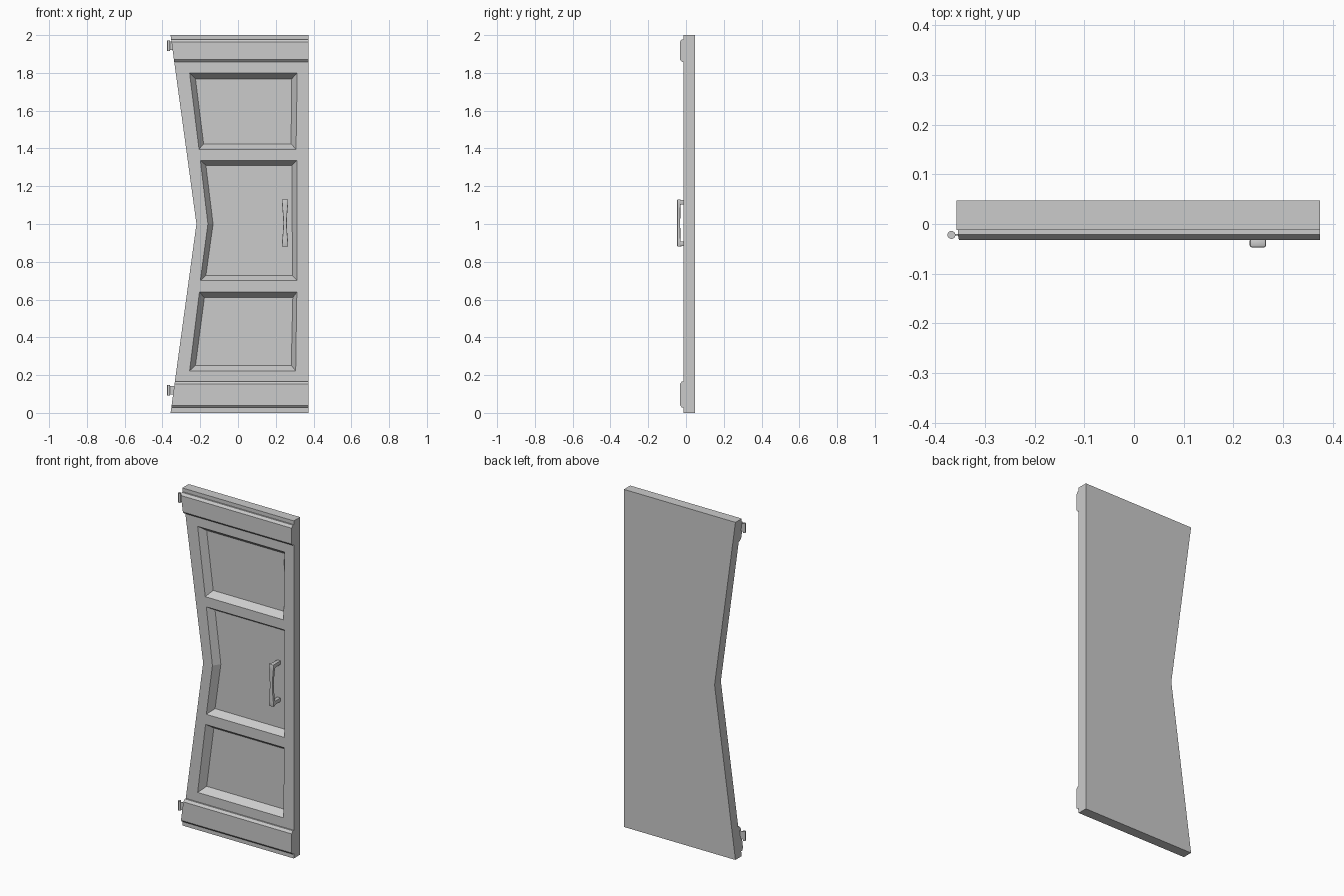
import bpy, bmesh
from mathutils import Vector

if "Cube" in bpy.data.objects:
    bpy.data.objects.remove(bpy.data.objects["Cube"])

FRONT, BACK, FLOOR = -0.012, 0.047, 0.028


def loft(name, rings):
    """Closed solid through rings of points that share one vertex count."""
    bm = bmesh.new()
    rows = [[bm.verts.new(p) for p in ring] for ring in rings]
    n = len(rows[0])
    for a, b in zip(rows, rows[1:]):
        for i in range(n):
            j = (i + 1) % n
            bm.faces.new((a[i], a[j], b[j], b[i]))
    bm.faces.new(rows[0][::-1])
    bm.faces.new(rows[-1])
    bmesh.ops.recalc_face_normals(bm, faces=bm.faces[:])
    me = bpy.data.meshes.new(name)
    bm.to_mesh(me)
    bm.free()
    ob = bpy.data.objects.new(name, me)
    bpy.context.collection.objects.link(ob)
    return ob


def at_y(points, y):
    return [(x, y, z) for x, z in points]


def apply_modifiers(ob):
    dg = bpy.context.evaluated_depsgraph_get()
    me = bpy.data.meshes.new_from_object(ob.evaluated_get(dg))
    ob.modifiers.clear()
    ob.data = me


def edge_x(z):
    """Left edge of the door, notched in at mid height."""
    return -0.22 - 0.137 * abs(z - 1)


# Door slab with the notched left edge
outline = [(-0.357, 0), (0.374, 0), (0.374, 2), (-0.357, 2), (-0.22, 1)]
door = loft("door_slab", [at_y(outline, FRONT), at_y(outline, BACK)])

# Sloped recesses of the three panels (outer outline, floor outline)
panels = [
    ([(-0.257, 1.80), (0.314, 1.80), (0.308, 1.395), (-0.207, 1.395)],
     [(-0.225, 1.768), (0.284, 1.768), (0.281, 1.424), (-0.182, 1.424)]),
    ([(-0.20, 1.338), (0.314, 1.338), (0.314, 0.70), (-0.20, 0.70), (-0.16, 1.0)],
     [(-0.17, 1.311), (0.286, 1.311), (0.288, 0.727), (-0.17, 0.727), (-0.132, 1.0)]),
    ([(-0.205, 0.64), (0.312, 0.64), (0.306, 0.222), (-0.257, 0.222)],
     [(-0.178, 0.61), (0.29, 0.61), (0.282, 0.252), (-0.225, 0.252)]),
]
cutters = []
for outer, inner in panels:
    cut = loft("panel_cutter", [at_y(outer, FRONT - 0.001), at_y(inner, FLOOR)])
    cut.hide_render = True
    mod = door.modifiers.new("recess", "BOOLEAN")
    mod.operation, mod.solver, mod.object = "DIFFERENCE", "EXACT", cut
    cutters.append(cut)
apply_modifiers(door)
for cut in cutters:
    bpy.data.objects.remove(cut)

# Chamfered cross rails at top and bottom
for name, z0, z1 in (("top_rail", 1.858, 1.978), ("bottom_rail", 0.028, 0.167)):
    prof = [(FRONT + 0.005, z0), (-0.021, z0), (-0.032, z0 + 0.012),
            (-0.032, z1 - 0.014), (-0.021, z1), (FRONT + 0.005, z1)]
    loft(name, [[(edge_x(z), y, z) for y, z in prof],
                [(0.374, y, z) for y, z in prof]])

# Hinges: a pin with a thin leaf
for name, z0, z1 in (("upper_hinge", 1.916, 1.972), ("lower_hinge", 0.092, 0.148)):
    bpy.ops.mesh.primitive_cylinder_add(vertices=16, radius=0.008, depth=z1 - z0,
                                        location=(-0.367, -0.022, (z0 + z1) / 2))
    bpy.context.object.name = name + "_pin"
    bpy.ops.object.shade_smooth_by_angle()
    leaf = [(-0.364, z0 + 0.005), (-0.325, z0 + 0.005),
            (-0.325, z1 - 0.005), (-0.364, z1 - 0.005)]
    loft(name + "_leaf", [at_y(leaf, -0.023), at_y(leaf, -0.020)])

# Handle: waisted bar and two tapered legs reaching the panel floor
HX = 0.249


def box_ring(z, half, y0, y1):
    return [(HX - half, y0, z), (HX + half, y0, z), (HX + half, y1, z), (HX - half, y1, z)]


bar = loft("handle_bar", [
    box_ring(z, half, -0.047, back) for z, half, back in (
        (0.88, 0.0165, -0.029), (0.91, 0.0155, -0.029), (0.96, 0.011, -0.030),
        (1.005, 0.009, -0.031), (1.05, 0.011, -0.030), (1.10, 0.0155, -0.029),
        (1.13, 0.0165, -0.029))])
legs = [bar]
for name, zc in (("handle_lower_leg", 0.895), ("handle_upper_leg", 1.115)):
    legs.append(loft(name, [
        [(HX + sx * w, y, zc + sz * h) for sx, sz in ((-1, -1), (1, -1), (1, 1), (-1, 1))]
        for y, w, h in ((-0.034, 0.015, 0.014), (-0.015, 0.012, 0.012), (FLOOR + 0.001, 0.012, 0.012))]))
for ob in legs:
    mod = ob.modifiers.new("round", "BEVEL")
    mod.width, mod.segments, mod.angle_limit = 0.004, 2, 0.9
    apply_modifiers(ob)
    bpy.ops.object.select_all(action="DESELECT")
    bpy.context.view_layer.objects.active = ob
    ob.select_set(True)
    bpy.ops.object.shade_smooth_by_angle()
